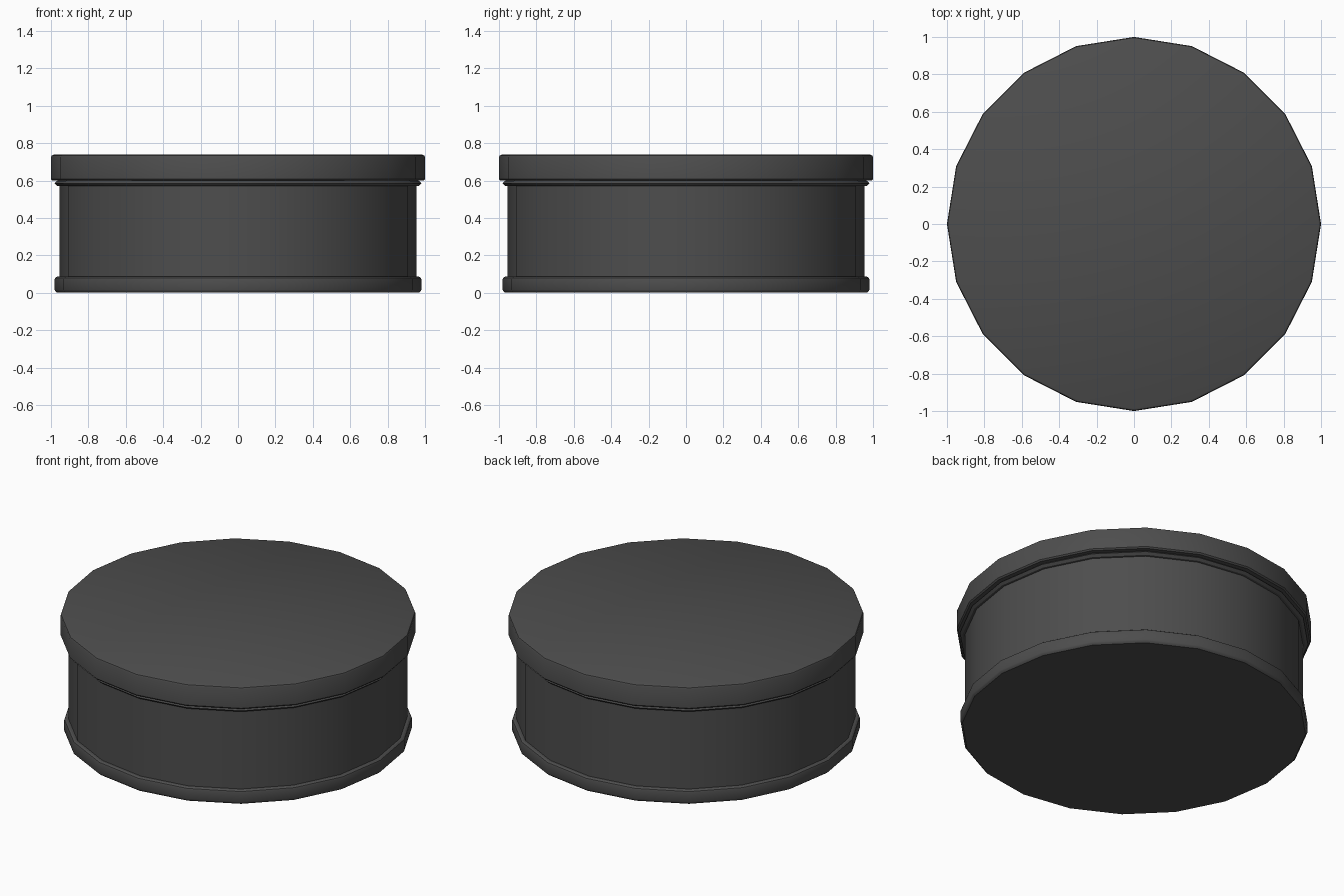
import bpy, bmesh
from math import cos, sin, pi, radians

if "Cube" in bpy.data.objects:
    bpy.data.objects.remove(bpy.data.objects["Cube"])

SIDES = 20

mat = bpy.data.materials.new("dark_grey_metal")
mat.diffuse_color = (0.075, 0.075, 0.075, 1)
mat.use_nodes = True
mat.node_tree.nodes["Principled BSDF"].inputs["Base Color"].default_value = mat.diffuse_color


def lathe(name, profile):
    """Revolve a bottom-to-top (radius, z) profile and cap both ends."""
    bm = bmesh.new()
    rings = [[bm.verts.new((r * cos(2 * pi * i / SIDES), r * sin(2 * pi * i / SIDES), z))
              for i in range(SIDES)] for r, z in profile]
    for a, b in zip(rings, rings[1:]):
        for i in range(SIDES):
            j = (i + 1) % SIDES
            bm.faces.new((a[i], a[j], b[j], b[i]))
    bm.faces.new(rings[0][::-1])
    bm.faces.new(rings[-1])
    mesh = bpy.data.meshes.new(name)
    bm.to_mesh(mesh)
    bm.free()
    mesh.materials.append(mat)
    obj = bpy.data.objects.new(name, mesh)
    bpy.context.collection.objects.link(obj)
    bpy.ops.object.select_all(action='DESELECT')
    obj.select_set(True)
    bpy.context.view_layer.objects.active = obj
    bpy.ops.object.shade_smooth_by_angle(angle=radians(30))
    return obj


# Tin body: base rim, straight wall, rolled bead under the lid
lathe("tin_body", [
    (0.968, 0.0), (0.977, 0.008), (0.98, 0.016),
    (0.98, 0.072), (0.977, 0.08), (0.968, 0.086), (0.955, 0.086),
    (0.955, 0.57), (0.968, 0.572), (0.982, 0.585), (0.968, 0.598),
    (0.955, 0.602)])

# Lid: shallow cap with softened edges
lathe("lid", [
    (0.955, 0.600), (0.992, 0.600), (1.0, 0.608),
    (1.0, 0.724), (0.996, 0.733), (0.986, 0.738)])
